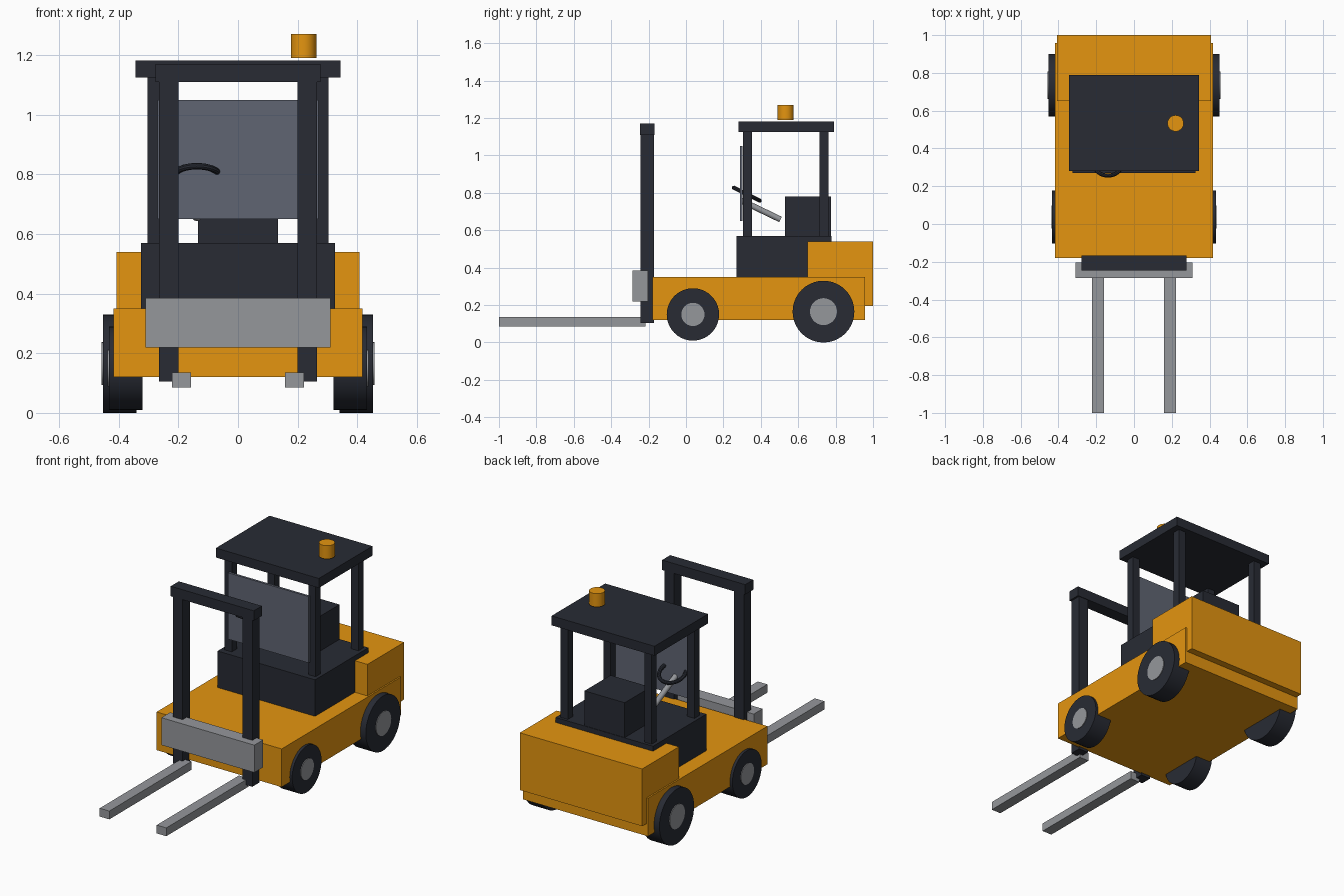
import bpy, math
from mathutils import Vector

if "Cube" in bpy.data.objects:
    bpy.data.objects.remove(bpy.data.objects["Cube"])


def material(name, rgb):
    m = bpy.data.materials.new(name)
    m.diffuse_color = (*rgb, 1)
    m.use_nodes = True
    m.node_tree.nodes["Principled BSDF"].inputs["Base Color"].default_value = m.diffuse_color
    return m


ORANGE = material("orange_paint", (0.78, 0.30, 0.005))
DARK = material("dark_metal", (0.021, 0.024, 0.034))
STEEL = material("steel", (0.30, 0.31, 0.33))
GLASS = material("tinted_glass", (0.115, 0.13, 0.17))


def finish(name, mat, smooth=False):
    ob = bpy.context.object
    ob.name = name
    ob.data.materials.append(mat)
    if smooth:
        bpy.ops.object.shade_smooth_by_angle(angle=math.radians(35))
    return ob


def box(name, x, y, z, mat):
    """Box from (min, max) ranges on each axis."""
    bpy.ops.mesh.primitive_cube_add(
        size=1, location=[(a + b) / 2 for a, b in (x, y, z)])
    bpy.context.object.scale = [b - a for a, b in (x, y, z)]
    bpy.ops.object.transform_apply(location=False, rotation=False, scale=True)
    return finish(name, mat)


def rod(name, a, b, r, mat, sides=32):
    """Cylinder between two points."""
    a, b = Vector(a), Vector(b)
    bpy.ops.mesh.primitive_cylinder_add(
        vertices=sides, radius=r, depth=(b - a).length, location=(a + b) / 2,
        rotation=(b - a).to_track_quat('Z', 'Y').to_euler())
    return finish(name, mat, True)


# Body
box("chassis", (-0.417, 0.417), (-0.18, 0.957), (0.12, 0.35), ORANGE)
box("counterweight", (-0.408, 0.408), (0.65, 1.0), (0.195, 0.54), ORANGE)
box("cabin_base", (-0.325, 0.325), (0.27, 0.778), (0.34, 0.57), DARK)
box("seat", (-0.134, 0.134), (0.528, 0.775), (0.56, 0.78), DARK)

# Cabin
box("roof", (-0.343, 0.343), (0.28, 0.79), (1.125, 1.182), DARK)
box("windshield", (-0.27, 0.27), (0.288, 0.302), (0.65, 1.05), GLASS)
rod("beacon", (0.22, 0.533, 1.19), (0.22, 0.533, 1.27), 0.043, ORANGE)

# Steering
rod("steering_column", (-0.138, 0.295, 0.759), (-0.138, 0.505, 0.658), 0.016, STEEL, 20)
bpy.ops.mesh.primitive_torus_add(
    major_radius=0.077, minor_radius=0.011, major_segments=36, minor_segments=10,
    location=(-0.138, 0.325, 0.793), rotation=(math.radians(-26.5), 0, 0))
finish("steering_wheel", DARK, True)

# Mast and carriage
box("mast_crossbar", (-0.277, 0.277), (-0.245, -0.168), (1.11, 1.17), DARK)
box("fork_carriage", (-0.31, 0.31), (-0.287, -0.203), (0.22, 0.385), STEEL)

# Mirrored parts
for side, s in (("left", -1), ("right", 1)):
    def span(a, b):
        return tuple(sorted((s * a, s * b)))

    box(f"{side}_mast_post", span(0.2, 0.265), (-0.242, -0.172), (0.105, 1.15), DARK)
    box(f"{side}_fork", span(0.158, 0.222), (-1.0, -0.217), (0.085, 0.135), STEEL)
    for end, y in (("front", 0.329), ("rear", 0.737)):
        box(f"{side}_{end}_pillar", span(0.255, 0.304), (y - 0.024, y + 0.024),
            (0.56, 1.14), DARK)
    for end, y, z, r, hub, x0, x1 in (("front", 0.037, 0.15, 0.14, 0.062, 0.32, 0.433),
                                      ("rear", 0.735, 0.165, 0.165, 0.072, 0.34, 0.453)):
        rod(f"{side}_{end}_tyre", (s * x0, y, z), (s * x1, y, z), r, DARK, 40)
        rod(f"{side}_{end}_hub", (s * (x0 + 0.02), y, z), (s * (x1 + 0.004), y, z), hub, STEEL)
